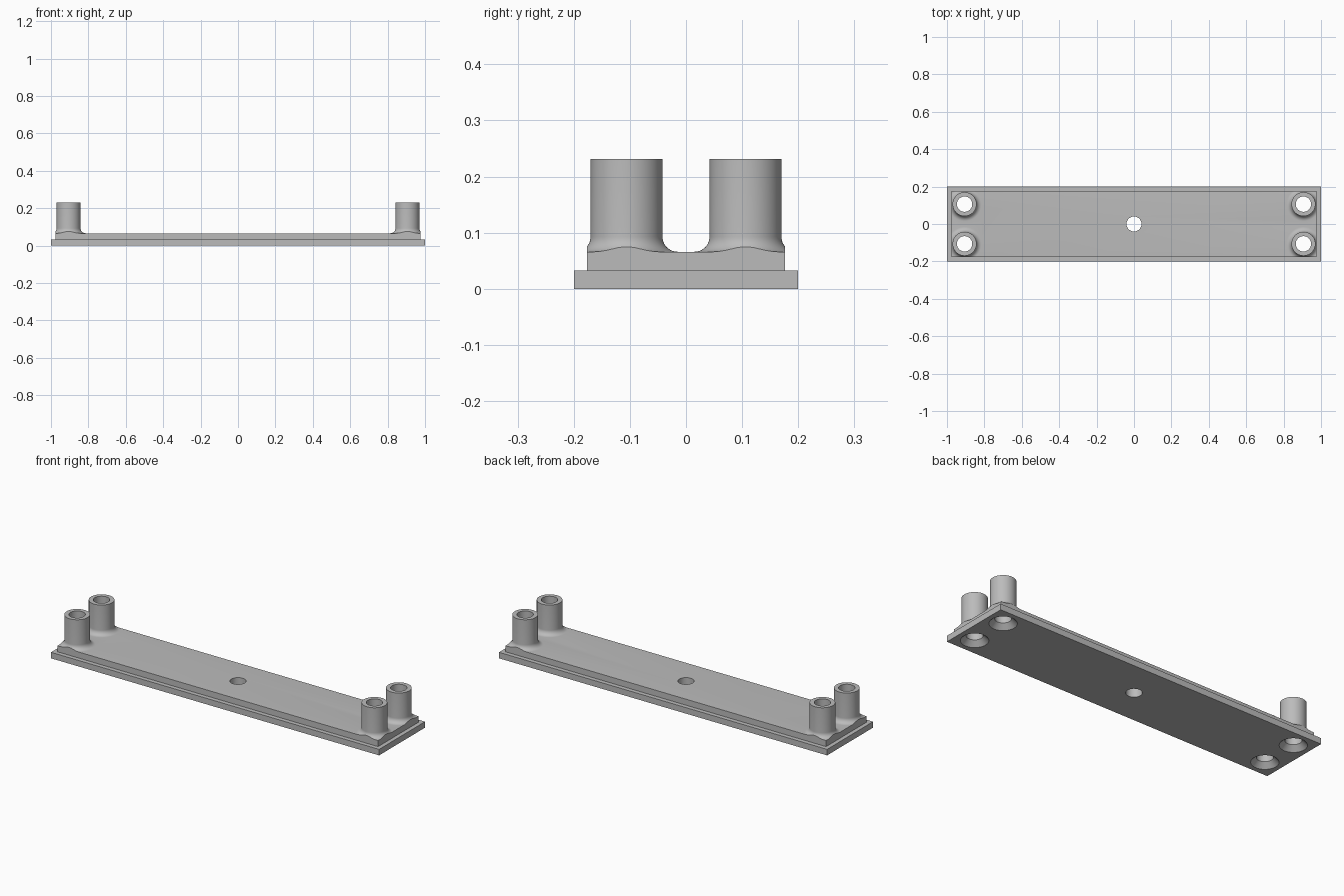
import bpy, bmesh, math

cube = bpy.data.objects.get("Cube")
if cube:
    bpy.data.objects.remove(cube, do_unlink=True)

PLATE, RAISED, TOP = 0.033, 0.066, 0.231
POST_X, POST_Y, POST_R, BORE_R = 0.906, 0.106, 0.064, 0.041
FILLET, SINK_R, SINK_D = 0.027, 0.068, 0.028

grey = bpy.data.materials.new("plain grey")
grey.use_nodes = True
colour = (0.5, 0.5, 0.5, 1)
grey.diffuse_color = colour
grey.node_tree.nodes["Principled BSDF"].inputs["Base Color"].default_value = colour


def add_object(name, bm):
    bmesh.ops.recalc_face_normals(bm, faces=bm.faces)
    mesh = bpy.data.meshes.new(name)
    bm.to_mesh(mesh)
    bm.free()
    mesh.materials.append(grey)
    obj = bpy.data.objects.new(name, mesh)
    bpy.context.collection.objects.link(obj)
    return obj


def box(name, half_x, half_y, z0, z1):
    bm = bmesh.new()
    bmesh.ops.create_cube(bm, size=1)
    for v in bm.verts:
        v.co = (v.co.x * 2 * half_x, v.co.y * 2 * half_y, z0 + (v.co.z + 0.5) * (z1 - z0))
    return add_object(name, bm)


def lathe(name, profile, x=0, y=0, sides=64):
    """Closed solid of revolution from (radius, z) points."""
    bm = bmesh.new()
    rings = []
    for r, z in profile:
        rings.append([bm.verts.new((x + r * math.cos(2 * math.pi * i / sides),
                                    y + r * math.sin(2 * math.pi * i / sides), z))
                      for i in range(sides)])
    for a, b in zip(rings, rings[1:]):
        for i in range(sides):
            j = (i + 1) % sides
            bm.faces.new((a[i], a[j], b[j], b[i]))
    bm.faces.new(rings[0])
    bm.faces.new(rings[-1])
    return add_object(name, bm)


def combine(target, tool, operation):
    mod = target.modifiers.new(operation.lower(), "BOOLEAN")
    mod.operation, mod.solver, mod.object = operation, "EXACT", tool
    bpy.context.view_layer.objects.active = target
    bpy.ops.object.modifier_apply(modifier=mod.name)
    bpy.data.objects.remove(tool, do_unlink=True)


# Post outline: flared foot running up to a flat rim
post = [(POST_R + FILLET, RAISED - 0.02)]
for k in range(11):
    a = math.pi / 2 * k / 10
    post.append((POST_R + FILLET * (1 - math.sin(a)), RAISED + FILLET * (1 - math.cos(a))))
post.append((POST_R, TOP))

# Bore with a countersink opening on the underside
bore = [(SINK_R + 0.02, -0.02), (BORE_R, SINK_D - 0.001), (BORE_R, TOP + 0.1)]
corners = [(sx * POST_X, sy * POST_Y) for sx in (-1, 1) for sy in (-1, 1)]

# Raised slab with posts, trimmed so the flares end at its sides
raised = box("raised_plate", 1.1, 0.3, 0.01, RAISED)
for x, y in corners:
    combine(raised, lathe("post", post, x, y), "UNION")
combine(raised, box("trim", 0.977, 0.176, -0.1, 0.5), "INTERSECT")

# Base plate joined with the raised part, then drilled
body = box("mounting_plate_with_posts", 1.0, 0.2, 0, PLATE)
combine(body, raised, "UNION")
for x, y in corners:
    combine(body, lathe("bore", bore, x, y), "DIFFERENCE")
combine(body, lathe("centre_hole", [(0.04, -0.1), (0.04, 0.2)]), "DIFFERENCE")

# Smooth the round walls and keep the edges crisp
bpy.ops.object.select_all(action="DESELECT")
body.select_set(True)
bpy.context.view_layer.objects.active = body
bpy.ops.object.shade_smooth_by_angle(angle=math.radians(25))
